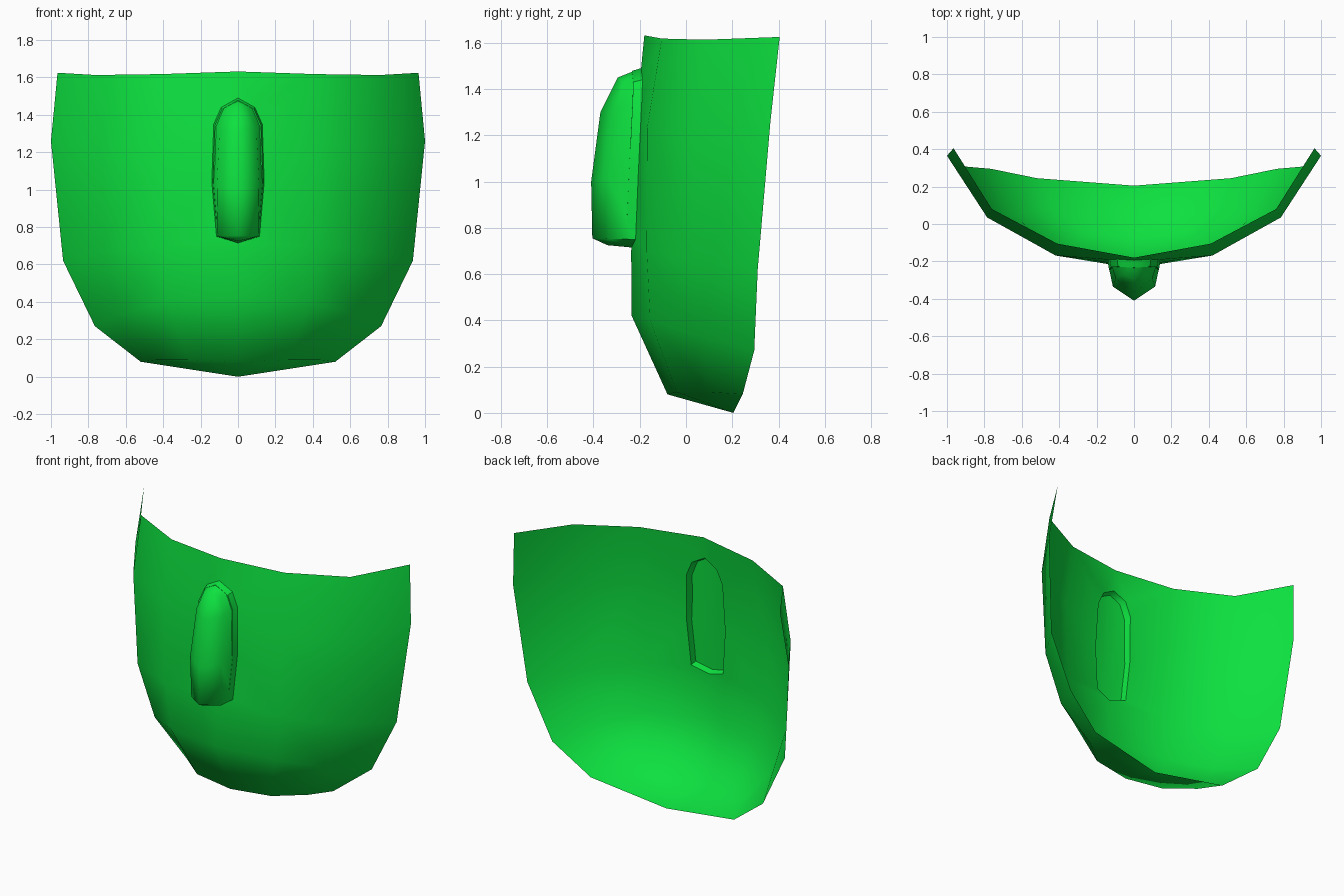
import bpy
import math

if "Cube" in bpy.data.objects:
    bpy.data.objects.remove(bpy.data.objects["Cube"])

green = bpy.data.materials.new("bright_green")
green.diffuse_color = (0.004, 0.75, 0.05, 1)
green.use_nodes = True
green.node_tree.nodes["Principled BSDF"].inputs["Base Color"].default_value = green.diffuse_color


def half_object(name, verts, faces, angle):
    """Object modelled on the +x side and mirrored across x = 0."""
    mesh = bpy.data.meshes.new(name)
    mesh.from_pydata(verts, [], faces)
    mesh.materials.append(green)
    ob = bpy.data.objects.new(name, mesh)
    bpy.context.collection.objects.link(ob)
    bpy.ops.object.select_all(action='DESELECT')
    bpy.context.view_layer.objects.active = ob
    ob.select_set(True)
    bpy.ops.object.shade_smooth_by_angle(angle=math.radians(angle))
    mod = ob.modifiers.new("mirror", 'MIRROR')
    mod.merge_threshold = 0.002
    return ob


# outline where the nose meets the shell, top to bottom
outline = [(0, -.194, 1.49), (.09, -.188, 1.44), (.13, -.191, 1.35),
           (.14, -.206, 1.04), (.115, -.218, .75), (0, -.236, .715)]
N = len(outline)

# curved face shell: rows from the top rim down, columns from centre to side
rows = [
    [(0, -.18, 1.632), (.41, -.105, 1.618), (.76, .08, 1.613), (.965, .405, 1.625)],
    [(0, -.22, 1.23), (.42, -.168, 1.23), (.785, .035, 1.24), (1, .365, 1.26)],
    [(0, -.237, .70), (.41, -.17, .70), (.75, .03, .66), (.935, .31, .62)],
    [(0, -.235, .42), (.38, -.155, .40), (.64, .05, .33), (.765, .295, .27)],
    [(0, -.08, .08), (.27, -.04, .09), (.44, .10, .09), (.52, .245, .08)],
]
verts = [v for r in rows for v in r] + [(0, .205, 0)] + outline
chin = 20
faces = []
for r in range(4):
    for c in range(3):
        if c == 0 and r < 2:
            continue        # left open around the nose
        a, b = r * 4 + c, (r + 1) * 4 + c
        faces.append((a, b, b + 1, a + 1))
faces += [(16 + c, chin, 17 + c) for c in range(3)]
# faces joining the shell to the nose opening
h = [chin + 1 + i for i in range(N)]
faces += [(0, h[0], h[1], 1), (1, h[1], h[2]), (1, h[2], 5), (5, h[2], h[3]),
          (5, h[3], 9), (9, h[3], h[4]), (9, h[4], h[5], 8)]
half_object("face_shell", verts, faces, 75)

# nose: ridge and flank points between the outline's top and bottom
ridge = [(0, -.295, 1.45), (0, -.37, 1.30), (0, -.41, 1.0), (0, -.405, .755)]
flank = [(.06, -.27, 1.43), (.098, -.29, 1.32), (.113, -.335, 1.02), (.108, -.33, .752)]
verts = outline + ridge + flank + [(0, -.34, .725)]
R, F, under = N, N + 4, N + 8
faces = [(0, R, F), (0, F, 1)]
for i in range(3):
    faces += [(R + i, R + i + 1, F + i + 1, F + i), (F + i, F + i + 1, i + 2, i + 1)]
faces += [(R + 3, under, F + 3), (F + 3, under, N - 1, 4)]
half_object("nose", verts, faces, 65)

# shallow recess behind the nose
inner = [(x * .95, y - .04, 1.1 + (z - 1.1) * .97) for x, y, z in outline]
faces = [(i, i + 1, N + i + 1, N + i) for i in range(N - 1)]
faces.append(tuple(N + i for i in range(N)))
half_object("nose_recess", outline + inner, faces, 30)
